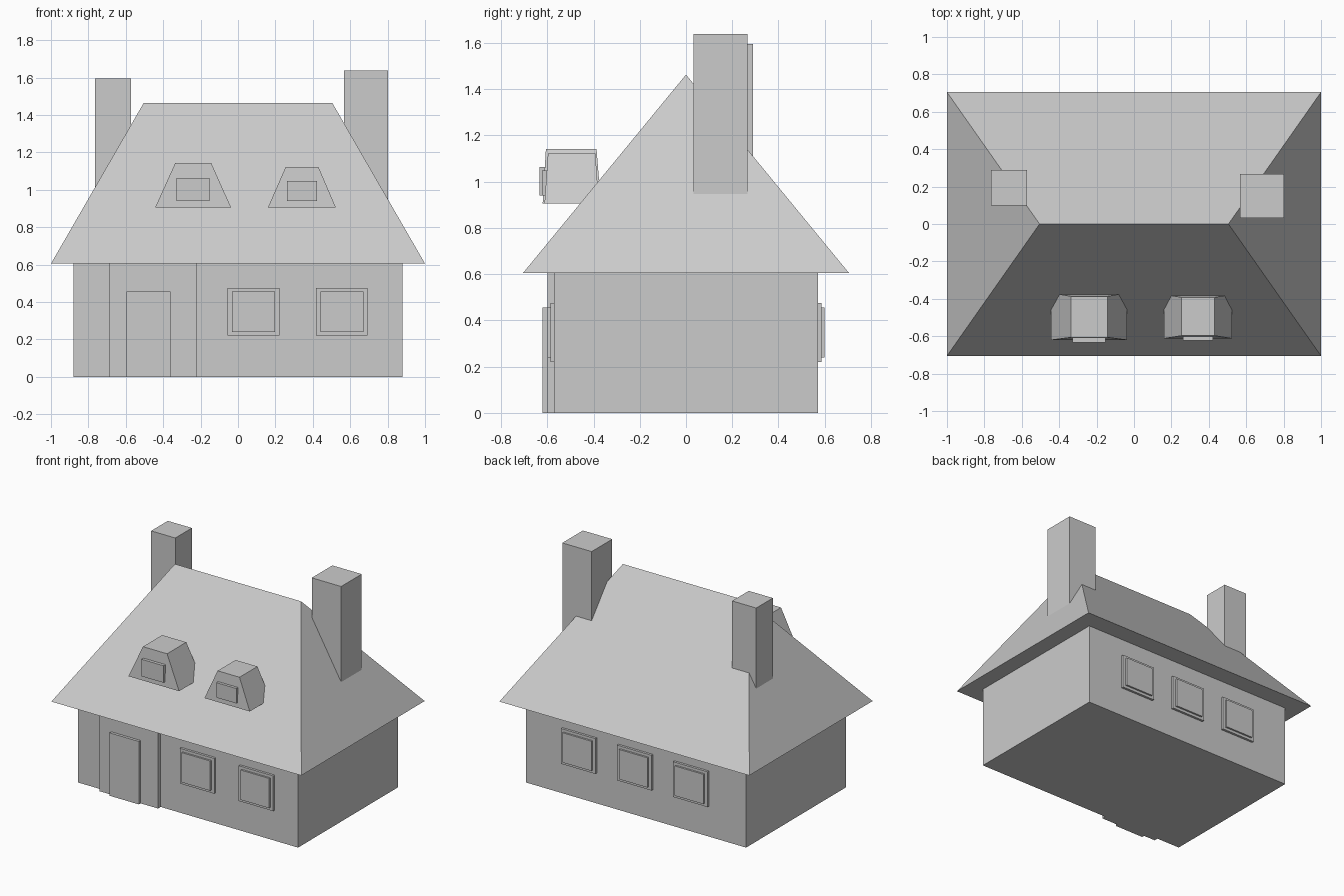
import bpy
import bmesh

cube = bpy.data.objects.get("Cube")
if cube:
    bpy.data.objects.remove(cube, do_unlink=True)

grey = bpy.data.materials.new("plain_grey")
grey.use_nodes = True
colour = (0.6, 0.6, 0.6, 1)
grey.diffuse_color = colour
grey.node_tree.nodes["Principled BSDF"].inputs["Base Color"].default_value = colour


def frustum(name, base, top, z0, z1):
    """Solid between two level rectangles (x0, x1, y0, y1); a flat one makes a ridge."""
    bm = bmesh.new()
    rings = []
    for (x0, x1, y0, y1), z in ((base, z0), (top, z1)):
        corners = ((x0, y0), (x1, y0), (x1, y1), (x0, y1))
        rings.append([bm.verts.new((x, y, z)) for x, y in corners])
    low, high = rings
    bm.faces.new(low[::-1])
    bm.faces.new(high)
    for i in range(4):
        j = (i + 1) % 4
        bm.faces.new((low[i], low[j], high[j], high[i]))
    bmesh.ops.remove_doubles(bm, verts=bm.verts[:], dist=0.0001)
    bmesh.ops.recalc_face_normals(bm, faces=bm.faces[:])
    mesh = bpy.data.meshes.new(name)
    bm.to_mesh(mesh)
    bm.free()
    mesh.materials.append(grey)
    obj = bpy.data.objects.new(name, mesh)
    bpy.context.collection.objects.link(obj)
    return obj


def box(name, x0, x1, y0, y1, z0, z1):
    rect = (x0, x1, y0, y1)
    return frustum(name, rect, rect, z0, z1)


def window(name, x, side):
    """Frame with a raised pane, on the front (side -1) or back (side 1) wall."""
    for part, half, depth, z0, z1 in (("frame", 0.138, 0.587, 0.22, 0.475),
                                      ("pane", 0.115, 0.6, 0.24, 0.455)):
        y0, y1 = sorted((side * 0.55, side * depth))
        box(f"{name}_{part}", x - half, x + half, y0, y1, z0, z1)


# House body and hipped roof
EAVES = 0.605
box("walls", -0.88, 0.88, -0.57, 0.57, 0, EAVES)
frustum("roof", (-1, 1, -0.705, 0.705), (-0.505, 0.505, 0, 0), EAVES, 1.463)

# Entrance panel and door
box("entrance_panel", -0.69, -0.22, -0.6, -0.55, 0, EAVES)
box("door", -0.595, -0.36, -0.62, -0.55, 0, 0.455)

# Windows
for i, x in enumerate((0.083, 0.555)):
    window(f"front_window_{i + 1}", x, -1)
for i, x in enumerate((-0.445, 0.003, 0.452)):
    window(f"back_window_{i + 1}", x, 1)

# Chimneys
box("left_chimney", 0.568, 0.803, 0.032, 0.267, 0.945, 1.638)
box("right_chimney", -0.765, -0.572, 0.1, 0.29, 0.95, 1.595)

# Dormers with their windows
frustum("right_dormer", (-0.443, -0.037, -0.62, -0.368),
        (-0.336, -0.143, -0.606, -0.387), 0.905, 1.142)
box("right_dormer_window", -0.328, -0.152, -0.633, -0.55, 0.94, 1.063)
frustum("left_dormer", (0.16, 0.523, -0.612, -0.377),
        (0.255, 0.43, -0.597, -0.392), 0.905, 1.122)
box("left_dormer_window", 0.262, 0.422, -0.622, -0.55, 0.94, 1.048)
